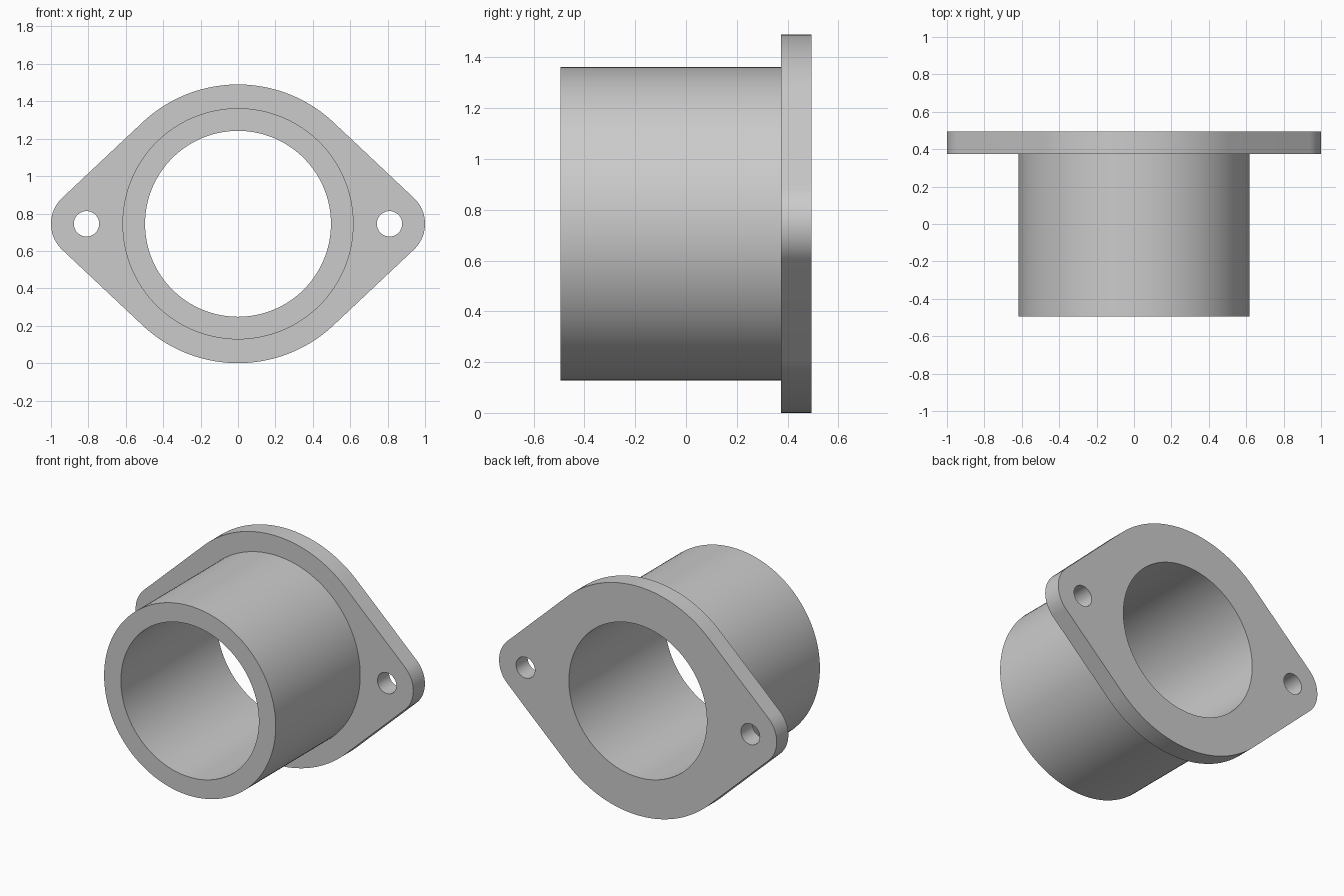
import bpy
import bmesh
from math import acos, cos, pi, sin

cube = bpy.data.objects.get("Cube")
if cube:
    bpy.data.objects.remove(cube, do_unlink=True)

AXIS_Z = 0.745
BACK, FLANGE_FRONT, FRONT = 0.495, 0.375, -0.495
FLANGE_R, SLEEVE_R, BORE_R = 0.745, 0.618, 0.497
EAR_X, EAR_R, BOLT_R = 0.81, 0.19, 0.068

metal = bpy.data.materials.new("plain grey")
metal.use_nodes = True
metal.diffuse_color = (0.6, 0.6, 0.6, 1)
metal.node_tree.nodes["Principled BSDF"].inputs["Base Color"].default_value = (0.6, 0.6, 0.6, 1)


def arc(cx, radius, start, end, steps):
    """Points (x, z) along an arc centred on the sleeve's height."""
    angles = [start + (end - start) * i / steps for i in range(steps + 1)]
    return [(cx + radius * cos(a), AXIS_Z + radius * sin(a)) for a in angles]


def circle(cx, radius, steps):
    return arc(cx, radius, 0, 2 * pi, steps)[:-1]


def prism(name, outline, y0, y1):
    """Extrude an (x, z) outline from y0 to y1."""
    bm = bmesh.new()
    face = bm.faces.new([bm.verts.new((x, y0, z)) for x, z in outline])
    grown = bmesh.ops.extrude_face_region(bm, geom=[face])["geom"]
    verts = [v for v in grown if isinstance(v, bmesh.types.BMVert)]
    bmesh.ops.translate(bm, verts=verts, vec=(0, y1 - y0, 0))
    bmesh.ops.recalc_face_normals(bm, faces=bm.faces)
    mesh = bpy.data.meshes.new(name)
    bm.to_mesh(mesh)
    bm.free()
    mesh.materials.append(metal)
    obj = bpy.data.objects.new(name, mesh)
    bpy.context.collection.objects.link(obj)
    return obj


def combine(target, tool, operation):
    """Apply a boolean and remove the tool object."""
    mod = target.modifiers.new(tool.name, 'BOOLEAN')
    mod.operation, mod.solver, mod.object = operation, 'EXACT', tool
    bpy.context.view_layer.objects.active = target
    bpy.ops.object.modifier_apply(modifier=mod.name)
    bpy.data.objects.remove(tool, do_unlink=True)


# Flange outline: large arcs joined to the ear arcs by tangent lines
t = acos((FLANGE_R - EAR_R) / EAR_X)
outline = (arc(EAR_X, EAR_R, -t, t, 24) + arc(0, FLANGE_R, t, pi - t, 48)
           + arc(-EAR_X, EAR_R, pi - t, pi + t, 24)
           + arc(0, FLANGE_R, pi + t, 2 * pi - t, 48))
body = prism("flanged_sleeve", outline, FLANGE_FRONT, BACK)

# Sleeve fused to the flange
combine(body, prism("sleeve", circle(0, SLEEVE_R, 128), FRONT, BACK - 0.05), 'UNION')

# Through bore and the two bolt holes
combine(body, prism("bore", circle(0, BORE_R, 128), FRONT - 0.1, BACK + 0.1), 'DIFFERENCE')
for side in (-1, 1):
    hole = prism("bolt_hole", circle(side * EAR_X, BOLT_R, 40), FLANGE_FRONT - 0.1, BACK + 0.1)
    combine(body, hole, 'DIFFERENCE')

# Smooth round walls, crisp rims
bpy.ops.object.select_all(action='DESELECT')
body.select_set(True)
bpy.context.view_layer.objects.active = body
bpy.ops.object.shade_smooth_by_angle(angle=pi / 6)
